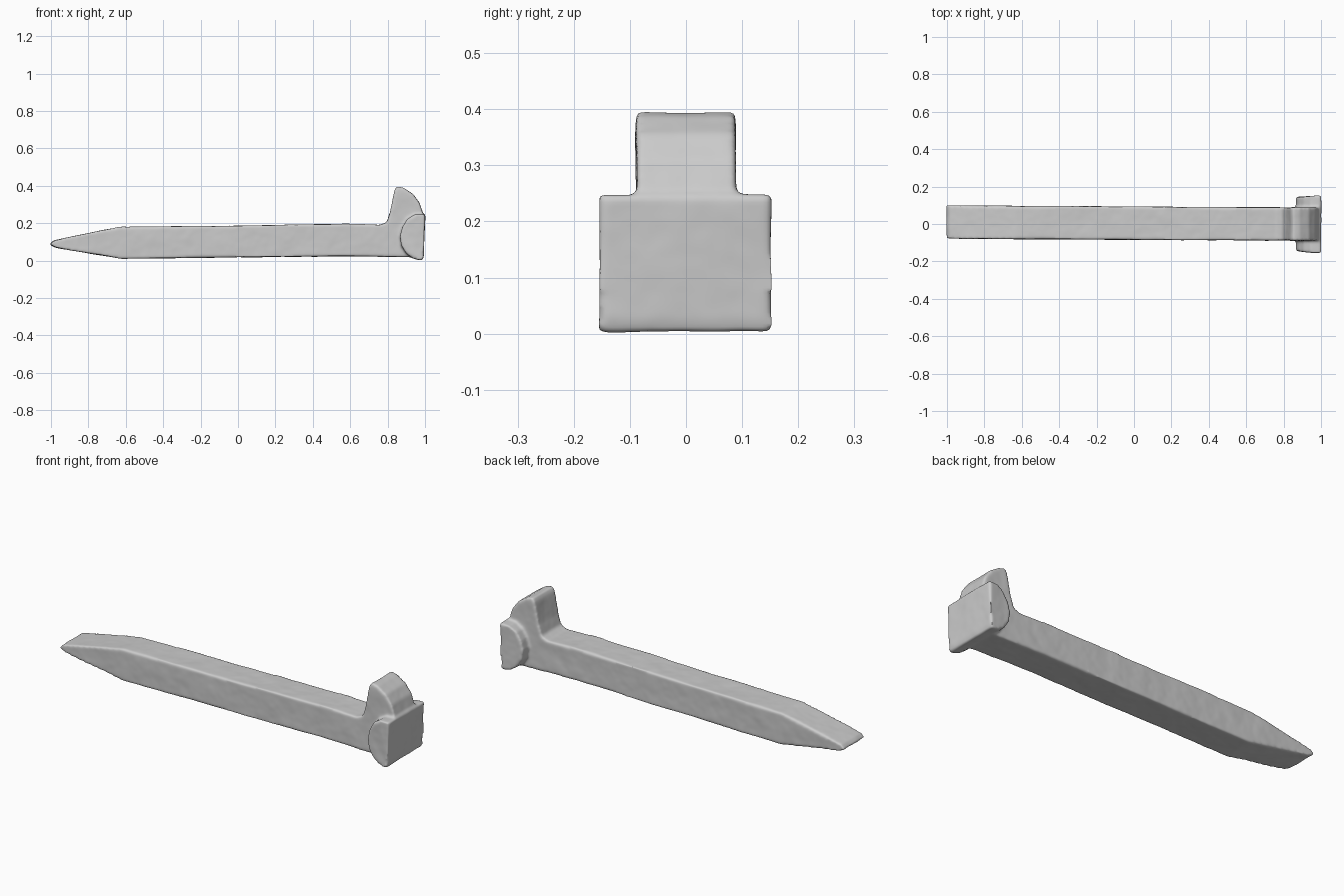
import bpy, bmesh

if "Cube" in bpy.data.objects:
    bpy.data.objects.remove(bpy.data.objects["Cube"])

# Side outline of shank and hooked head (x, z)
SHANK = [(-1.008, 0.086), (-0.985, 0.107), (-0.80, 0.147), (-0.63, 0.180),
         (0.0, 0.186), (0.60, 0.197), (0.76, 0.191), (0.795, 0.206), (0.813, 0.26),
         (0.838, 0.375), (0.850, 0.397), (0.885, 0.389), (0.935, 0.356),
         (0.970, 0.31), (0.990, 0.25), (0.985, 0.03), (0.95, 0.018),
         (0.60, 0.024), (0.0, 0.018), (-0.62, 0.009), (-0.975, 0.069)]

# D-shaped outline of the ears either side of the head (x, z)
EARS = [(1.001, 0.248), (0.945, 0.246), (0.905, 0.222), (0.878, 0.180),
        (0.865, 0.130), (0.873, 0.080), (0.900, 0.038), (0.940, 0.010),
        (0.985, 0.001), (0.992, 0.025)]


def extrude_outline(bm, outline, half_width):
    """Close an outline into a solid, centred on y = 0."""
    rings = [[bm.verts.new((x, s * half_width, z)) for x, z in outline]
             for s in (-1, 1)]
    bm.faces.new(rings[0])
    bm.faces.new(rings[1][::-1])
    n = len(outline)
    for i in range(n):
        j = (i + 1) % n
        bm.faces.new((rings[0][j], rings[0][i], rings[1][i], rings[1][j]))
    return rings


bm = bmesh.new()

# Shank, drifting slightly sideways toward the tip
for ring in extrude_outline(bm, SHANK, 0.0885):
    for v in ring:
        v.co.y += 0.010 * max(0.0, 0.8 - v.co.x) / 1.8

# Ears, a touch narrower on their inner side
for ring in extrude_outline(bm, EARS, 0.154):
    for v in ring:
        if v.co.x < 0.93:
            v.co.y *= 0.95

bmesh.ops.recalc_face_normals(bm, faces=bm.faces)
mesh = bpy.data.meshes.new("rail_spike")
bm.to_mesh(mesh)
bm.free()
spike = bpy.data.objects.new("rail_spike", mesh)
bpy.context.collection.objects.link(spike)

# Fuse the solids and soften edges into a forged surface
fuse = spike.modifiers.new("fuse", 'REMESH')
fuse.mode = 'VOXEL'
fuse.voxel_size = 0.007
fuse.use_smooth_shade = True
soften = spike.modifiers.new("soften", 'SMOOTH')
soften.factor = 0.5
soften.iterations = 6

# Faint hammered unevenness
noise = bpy.data.textures.new("forged_noise", 'CLOUDS')
noise.noise_scale = 0.12
wear = spike.modifiers.new("wear", 'DISPLACE')
wear.texture = noise
wear.texture_coords = 'LOCAL'
wear.strength = 0.006
wear.mid_level = 0.5
